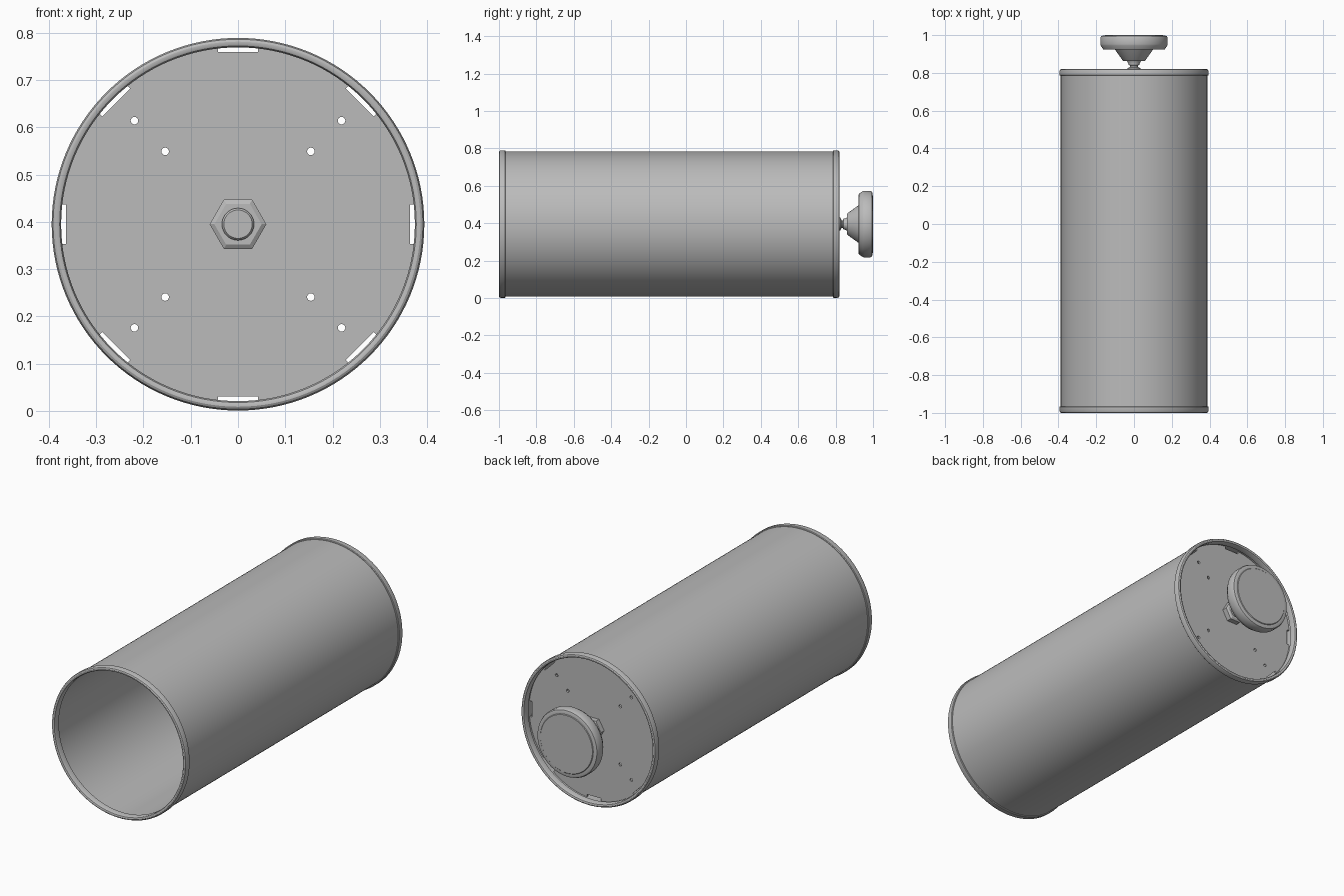
import bpy, bmesh, math
from mathutils import Matrix

if "Cube" in bpy.data.objects:
    bpy.data.objects.remove(bpy.data.objects["Cube"])

CZ = 0.395          # height of the long axis
PLATE_Y = 0.765     # recessed end plate

grey = bpy.data.materials.new("plain grey")
grey.use_nodes = True
grey.diffuse_color = (0.5, 0.5, 0.5, 1)
grey.node_tree.nodes["Principled BSDF"].inputs["Base Color"].default_value = (0.5, 0.5, 0.5, 1)


def finish(obj, angle=30):
    obj.data.materials.clear()
    obj.data.materials.append(grey)
    bpy.ops.object.select_all(action='DESELECT')
    obj.select_set(True)
    bpy.context.view_layer.objects.active = obj
    bpy.ops.object.shade_smooth_by_angle(angle=math.radians(angle))


def lathe(name, profile, closed=False, steps=96, phase=0.0, angle=30):
    """Turn (radius, y) points around the long axis."""
    bm = bmesh.new()
    turn = Matrix.Rotation(phase, 4, 'Y')
    verts = [bm.verts.new(turn @ Matrix.Translation((r, y, 0)).translation) for r, y in profile]
    pairs = list(zip(verts, verts[1:])) + ([(verts[-1], verts[0])] if closed else [])
    edges = [bm.edges.new(p) for p in pairs]
    bmesh.ops.spin(bm, geom=verts + edges, cent=(0, 0, 0), axis=(0, 1, 0),
                   angle=math.tau, steps=steps, use_duplicate=False)
    bmesh.ops.remove_doubles(bm, verts=bm.verts, dist=1e-5)
    bmesh.ops.recalc_face_normals(bm, faces=bm.faces)
    mesh = bpy.data.meshes.new(name)
    bm.to_mesh(mesh)
    bm.free()
    obj = bpy.data.objects.new(name, mesh)
    obj.location.z = CZ
    bpy.context.collection.objects.link(obj)
    finish(obj, angle)
    return obj


# Open tube
lathe("tube_body", [(0.388, -0.99), (0.388, 0.81), (0.38, 0.81), (0.38, -0.99)], closed=True, steps=128)


# Rolled rims at both ends
def rim(name, end, inward):
    shape = [(0.374, 0.035), (0.374, 0.008), (0.377, 0.002), (0.381, 0), (0.386, 0),
             (0.391, 0.003), (0.394, 0.01), (0.394, 0.032), (0.391, 0.035)]
    lathe(name, [(r, end + inward * d) for r, d in shape], closed=True, steps=128)


rim("front_rim", -1.0, 1)
rim("back_rim", 0.82, -1)

# End plate: notched disc with screw holes
curve = bpy.data.curves.new("end_plate", 'CURVE')
curve.dimensions = '2D'
curve.fill_mode = 'BOTH'
curve.extrude = 0.005


def loop(points):
    spline = curve.splines.new('POLY')
    spline.points.add(len(points) - 1)
    for p, (x, y) in zip(spline.points, points):
        p.co = (x, y, 0, 1)
    spline.use_cyclic_u = True


def polar(r, a):
    return (r * math.cos(a), r * math.sin(a))


R, HALF, FLAT = 0.381, 0.042, 0.364
outer_a, inner_a = math.asin(HALF / R), math.atan2(HALF, FLAT)
inner_r = math.hypot(HALF, FLAT)
outline = []
for k in range(8):
    a = k * math.pi / 4
    outline += [polar(inner_r, a - inner_a), polar(inner_r, a + inner_a)]
    span = math.pi / 4 - 2 * outer_a
    outline += [polar(R, a + outer_a + span * i / 12) for i in range(13)]
loop(outline)
for hx, hz in ((0.219, 0.219), (0.154, 0.154)):
    for sx in (-1, 1):
        for sz in (-1, 1):
            loop([(sx * hx + c, sz * hz + s)
                  for c, s in (polar(0.008, i * math.tau / 16) for i in range(16))])
plate = bpy.data.objects.new("end_plate", curve)
plate.location = (0, PLATE_Y, CZ)
plate.rotation_euler.x = math.pi / 2
bpy.context.collection.objects.link(plate)
bpy.context.view_layer.objects.active = plate
plate.select_set(True)
bpy.ops.object.convert(target='MESH')
finish(bpy.context.view_layer.objects.active)


# Hex nuts on both sides of the plate
def nut(name, side):
    shape = [(0, 0.004), (0.06, 0.004), (0.06, 0.032), (0.05, 0.038), (0, 0.038)]
    lathe(name, [(r, PLATE_Y + side * d) for r, d in shape], steps=6, angle=10)


nut("inner_nut", -1)
nut("outer_nut", 1)

# Threaded stem
lathe("stem", [(0, 0.715), (0.03, 0.715), (0.034, 0.72), (0.034, 0.825), (0.02, 0.832),
               (0.02, 0.838), (0.03, 0.843), (0.03, 0.85), (0.036, 0.862), (0, 0.87)], steps=48)

# Round foot with a tapered neck
lathe("foot", [(0, 0.862), (0.055, 0.862), (0.06, 0.866), (0.1, 0.922), (0.105, 0.928),
               (0.15, 0.928), (0.157, 0.923), (0.163, 0.925), (0.176, 0.945), (0.178, 0.952),
               (0.178, 0.985), (0.174, 0.994), (0.165, 0.997), (0.155, 0.997), (0.152, 1.0), (0, 1.0)])
